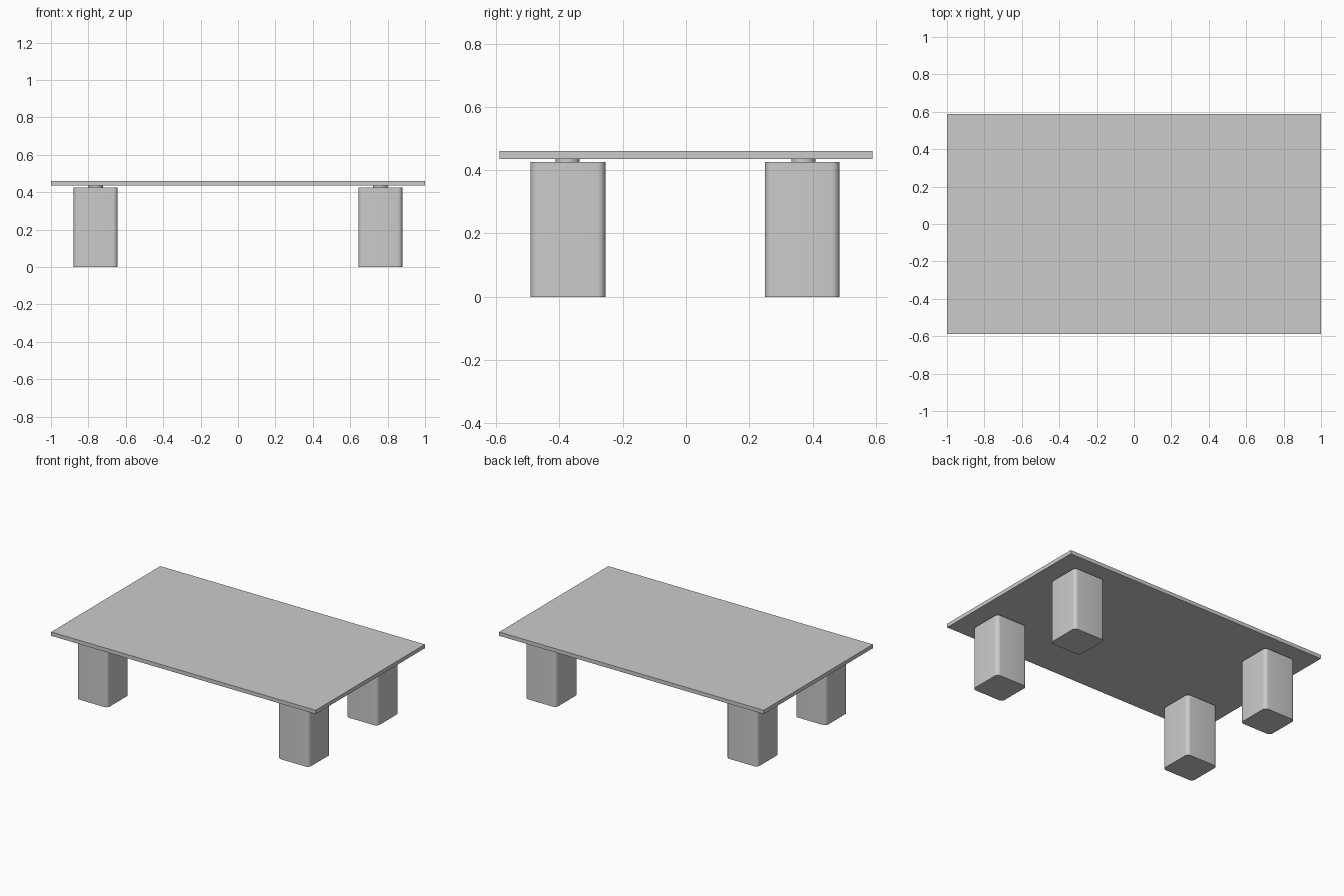
import bpy, bmesh

if "Cube" in bpy.data.objects:
    bpy.data.objects.remove(bpy.data.objects["Cube"])

LEG_W, LEG_H = 0.236, 0.426
TOP_Z0, TOP_Z1 = 0.435, 0.461


def box(name, size, centre, corner=0.0):
    """Box with optionally rounded vertical edges."""
    bm = bmesh.new()
    bmesh.ops.create_cube(bm, size=1)
    bmesh.ops.scale(bm, vec=size, verts=bm.verts)
    if corner:
        upright = [e for e in bm.edges
                   if abs(e.verts[0].co.z - e.verts[1].co.z) > 1e-4]
        bmesh.ops.bevel(bm, geom=upright, offset=corner, segments=6,
                        profile=0.5, affect='EDGES')
    me = bpy.data.meshes.new(name)
    bm.to_mesh(me)
    bm.free()
    ob = bpy.data.objects.new(name, me)
    ob.location = centre
    bpy.context.collection.objects.link(ob)
    return ob


def smooth(ob):
    bpy.ops.object.select_all(action='DESELECT')
    ob.select_set(True)
    bpy.context.view_layer.objects.active = ob
    bpy.ops.object.shade_smooth_by_angle()


# Thin table top
box("table_top", (2.0, 1.178, TOP_Z1 - TOP_Z0), (0, 0, (TOP_Z0 + TOP_Z1) / 2))

# Four block legs, each with a small round spacer carrying the top
for side, x in (("left", -0.761), ("right", 0.761)):
    for end, y, pin_y in (("front", -0.373, -0.374), ("back", 0.367, 0.371)):
        leg = box(f"{end}_{side}_leg", (LEG_W, LEG_W, LEG_H),
                  (x, y, LEG_H / 2), corner=0.025)
        smooth(leg)
        bpy.ops.mesh.primitive_cylinder_add(
            vertices=32, radius=0.038, depth=TOP_Z0 - LEG_H,
            location=(x, pin_y, (LEG_H + TOP_Z0) / 2))
        spacer = bpy.context.object
        spacer.name = f"{end}_{side}_spacer"
        smooth(spacer)
